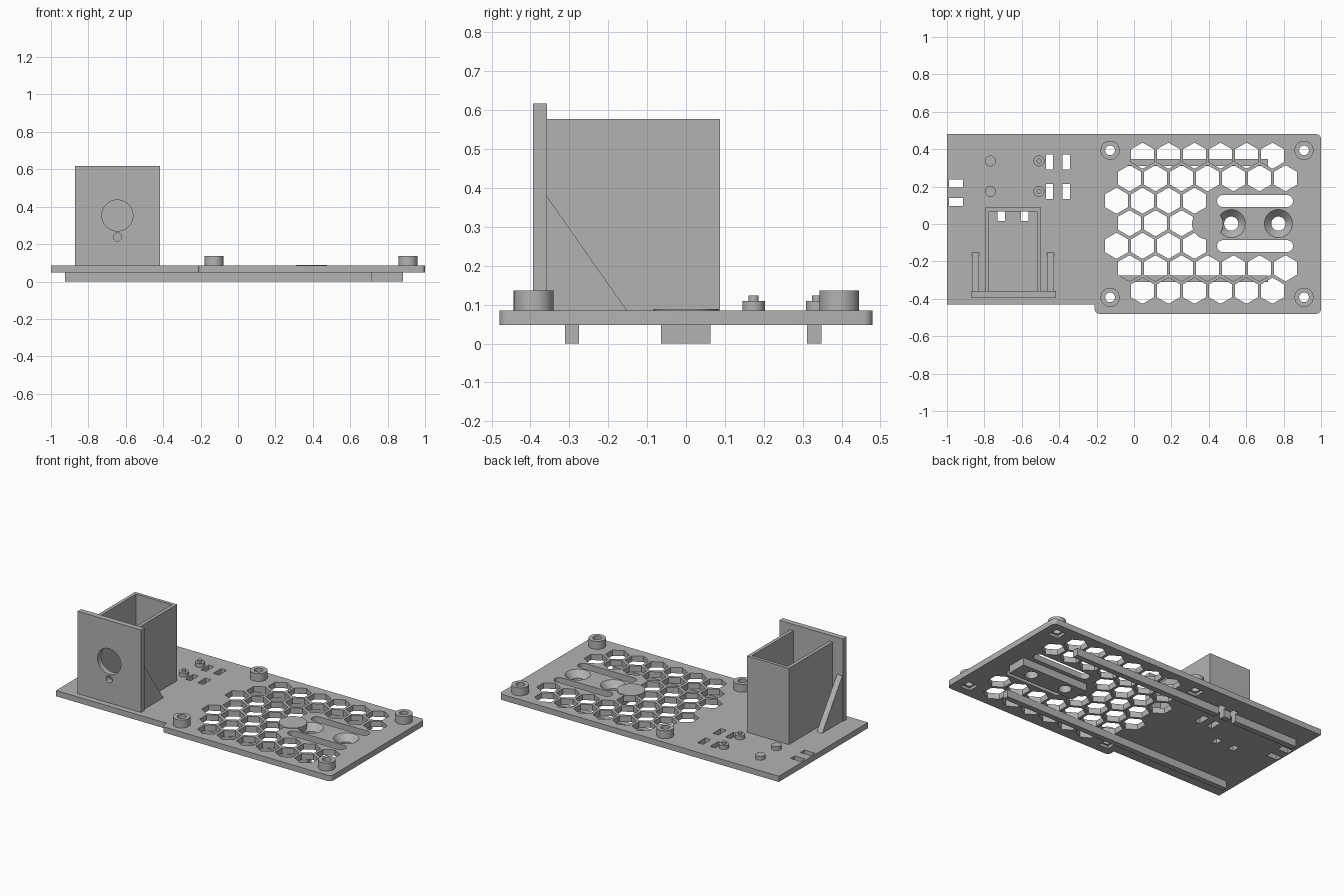
import bpy, bmesh, math
from mathutils import Matrix, Vector

old = bpy.data.objects.get("Cube")
if old:
    bpy.data.objects.remove(old, do_unlink=True)

grey = bpy.data.materials.new("plain grey")
grey.use_nodes = True
COLOUR = (0.45, 0.45, 0.45, 1)
grey.diffuse_color = COLOUR
grey.node_tree.nodes["Principled BSDF"].inputs["Base Color"].default_value = COLOUR

BOTTOM, TOP = 0.048, 0.085


def prism(bm, points, low, high, axis="z"):
    """Extrude a closed outline along an axis."""
    place = {"z": lambda a, b, h: (a, b, h), "y": lambda a, b, h: (a, h, b),
             "x": lambda a, b, h: (h, a, b)}[axis]
    rings = [[bm.verts.new(place(a, b, h)) for a, b in points] for h in (low, high)]
    bm.faces.new(rings[0])
    bm.faces.new(rings[1])
    n = len(points)
    for i in range(n):
        j = (i + 1) % n
        bm.faces.new((rings[0][i], rings[0][j], rings[1][j], rings[1][i]))


def box(bm, x0, x1, y0, y1, z0, z1):
    prism(bm, [(x0, y0), (x1, y0), (x1, y1), (x0, y1)], z0, z1)


def arc(x, y, r, start=0, sweep=360, n=32):
    steps = n if sweep == 360 else n + 1
    return [(x + r * math.cos(math.radians(start + sweep * i / n)),
             y + r * math.sin(math.radians(start + sweep * i / n))) for i in range(steps)]


def lathe(bm, x, y, profile, n=40):
    """Solid of revolution about a vertical line, from (radius, z) pairs."""
    rings = [[bm.verts.new((px, py, z)) for px, py in arc(x, y, r, n=n)] for r, z in profile]
    bm.faces.new(rings[0])
    bm.faces.new(rings[-1])
    for a, b in zip(rings, rings[1:]):
        for i in range(n):
            j = (i + 1) % n
            bm.faces.new((a[i], a[j], b[j], b[i]))


def finish(name, bm):
    bmesh.ops.recalc_face_normals(bm, faces=bm.faces)
    mesh = bpy.data.meshes.new(name)
    bm.to_mesh(mesh)
    bm.free()
    mesh.materials.append(grey)
    ob = bpy.data.objects.new(name, mesh)
    bpy.context.collection.objects.link(ob)
    return ob


def make(name, builder):
    bm = bmesh.new()
    builder(bm)
    return finish(name, bm)


def cut(ob, builder):
    """Subtract a temporary solid from the object."""
    cutter = make("cutter", builder)
    cutter.hide_render = True
    mod = ob.modifiers.new("cut", "BOOLEAN")
    mod.operation, mod.solver, mod.object = "DIFFERENCE", "EXACT", cutter
    bpy.context.view_layer.update()
    result = bpy.data.meshes.new_from_object(
        ob.evaluated_get(bpy.context.evaluated_depsgraph_get()))
    ob.modifiers.clear()
    ob.data = result
    bpy.data.objects.remove(cutter, do_unlink=True)


# Base plate with rounded corners and a stepped front edge
def plate_outline(bm):
    r = 0.025
    points = [(-1, -0.43), (-0.21, -0.43)]
    points += arc(-0.21 + r, -0.48 + r, r, 180, 90, 6)
    points += arc(1 - r, -0.48 + r, r, 270, 90, 6)
    points += arc(1 - r, 0.48 - r, r, 0, 90, 6)
    points += [(-1, 0.48)]
    prism(bm, points, BOTTOM, TOP)


# Cable-tie slots, which pass through plate and rails
def tie_slots(bm):
    for x0, x1 in ((-0.47, -0.433), (-0.382, -0.342)):
        for y in (0.332, 0.174):
            box(bm, x0, x1, y - 0.04, y + 0.04, -0.1, 0.2)
    for y in (0.217, 0.118):
        box(bm, -0.99, -0.914, y - 0.021, y + 0.021, -0.1, 0.2)
    for x in (-0.711, -0.585):
        box(bm, x - 0.02, x + 0.02, 0.016, 0.066, -0.1, 0.2)


# Honeycomb vents and long rounded slots
def vents(bm):
    pitch = 0.139
    rows = {3: (0.0455, 6), 2: (-0.024, 7), 1: (-0.0935, 4), 0: (-0.024, 3)}
    for row in range(-3, 4):
        start, count = rows[abs(row)]
        for k in range(count):
            prism(bm, arc(start + k * pitch, 0.004 + row * pitch * 0.866, 0.07, 30, n=6), -0.1, 0.2)
    for y in (0.123, -0.118):
        prism(bm, arc(0.476, y, 0.032, 90, 180, 12) + arc(0.818, y, 0.032, 270, 180, 12), -0.1, 0.2)


# Countersunk screw holes
def screw_holes(bm):
    for x in (0.52, 0.772):
        lathe(bm, x, 0.002, [(0.038, -0.1), (0.038, 0.045), (0.075, TOP), (0.075, 0.2)])


CORNERS = [(x, y) for x in (-0.128, 0.909) for y in (-0.392, 0.394)]


# Screw holes under the standoffs with square nut pockets below
def standoff_holes(bm):
    for x, y in CORNERS:
        prism(bm, arc(x, y, 0.026), -0.1, 0.2)


def nut_pockets(bm):
    for x, y in CORNERS:
        box(bm, x - 0.035, x + 0.035, y - 0.035, y + 0.035, 0, BOTTOM + 0.018)


parts = []
plate = make("base_plate", plate_outline)
for builder in (tie_slots, vents, screw_holes, standoff_holes, nut_pockets):
    cut(plate, builder)
parts.append(plate)

# Underside rails and the screw block
for name, y0, y1 in (("front_rail", -0.311, -0.275), ("back_rail", 0.311, 0.348)):
    rail = make(name, lambda bm: box(bm, -0.925, 0.717, y0, y1, 0, BOTTOM))
    cut(rail, tie_slots)
    parts.append(rail)
block = make("screw_block", lambda bm: box(bm, 0.41, 0.882, -0.064, 0.063, 0, BOTTOM))
cut(block, screw_holes)
parts.append(block)

# Thin filler disc beside the screw holes
parts.append(make("filler_disc", lambda bm: prism(bm, arc(0.393, 0, 0.083, n=48), BOTTOM, 0.089)))

# Corner standoffs
for x, y in CORNERS:
    standoff = make("standoff", lambda bm: prism(bm, arc(x, y, 0.051, n=48), TOP, 0.136))
    cut(standoff, standoff_holes)
    parts.append(standoff)

# Small board pegs: plain on one side, with a pin on the other
for y in (0.337, 0.174):
    parts.append(make("plain_peg", lambda bm: lathe(bm, -0.768, y, [(0.029, TOP), (0.029, 0.11)])))
    parts.append(make("pin_peg", lambda bm: lathe(
        bm, -0.508, y, [(0.029, TOP), (0.029, 0.11), (0.013, 0.11), (0.013, 0.123)])))

# Upright sensor plate with a large and a small hole
front = make("front_panel", lambda bm: box(bm, -0.872, -0.417, -0.393, -0.357, TOP, 0.617))


def panel_holes(bm):
    prism(bm, arc(-0.645, 0.353, 0.083, n=48), -0.5, -0.3, "y")
    prism(bm, arc(-0.645, 0.238, 0.022), -0.5, -0.3, "y")


cut(front, panel_holes)
parts.append(front)

# Open-topped box behind the panel
parts.append(make("box_walls", lambda bm: prism(bm, [
    (-0.797, -0.357), (-0.775, -0.357), (-0.775, 0.067), (-0.519, 0.067),
    (-0.519, -0.357), (-0.497, -0.357), (-0.497, 0.088), (-0.797, 0.088)], TOP, 0.578)))

# Triangular gussets
for x in (-0.848, -0.446):
    parts.append(make("gusset", lambda bm: prism(
        bm, [(-0.357, TOP), (-0.152, TOP), (-0.357, 0.378)], x - 0.019, x + 0.019, "x")))

# Smooth round walls, keep edges sharp
bpy.ops.object.select_all(action="DESELECT")
for ob in parts:
    ob.select_set(True)
bpy.context.view_layer.objects.active = plate
bpy.ops.object.shade_smooth_by_angle(angle=math.radians(30))
